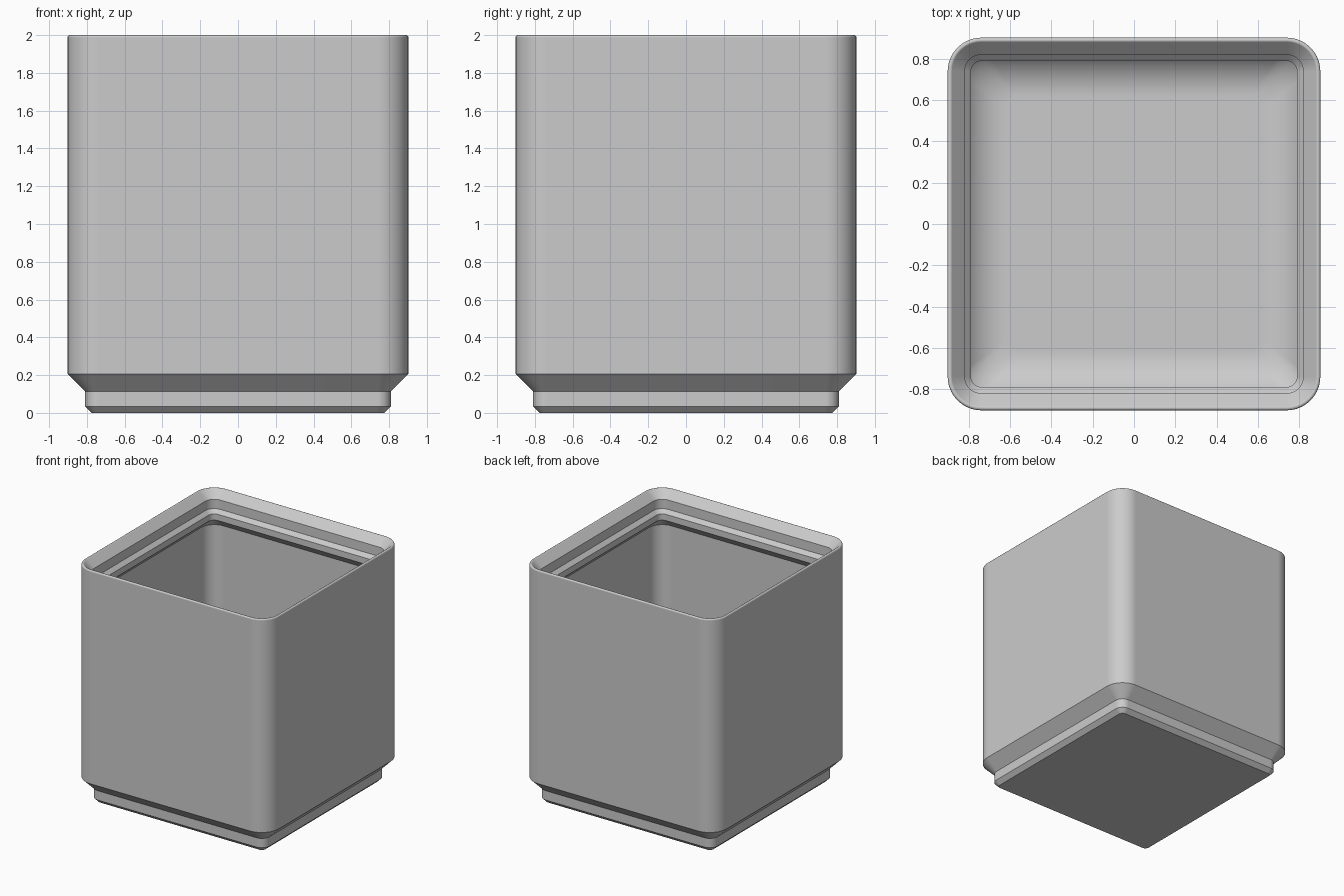
import bpy, bmesh, math

if "Cube" in bpy.data.objects:
    bpy.data.objects.remove(bpy.data.objects["Cube"])

MM = 1 / 23.0          # profile is laid out in millimetres
HALF, R = 20.75, 3.75  # outer half width and corner radius
TOP = 42.0             # height where the stacking lip starts
WALL = 0.95
FLOOR = 7.0
FILLET = 5.6
SEG = 10               # segments per rounded corner


def ring(bm, inset, z, r=None):
    """Rounded square of vertices at a given inset and height."""
    h = HALF - inset
    r = max(R - inset, 0.1) if r is None else r
    verts = []
    for k, (sx, sy) in enumerate(((1, 1), (-1, 1), (-1, -1), (1, -1))):
        for i in range(SEG + 1):
            a = math.pi / 2 * (k + i / SEG)
            verts.append(bm.verts.new(((sx * (h - r) + r * math.cos(a)) * MM,
                                       (sy * (h - r) + r * math.sin(a)) * MM,
                                       z * MM)))
    return verts


# Foot and outer wall: (inset, height)
profile = [(2.95, 0), (2.15, 0.8), (2.15, 2.6), (0, 4.75)]

# Rounded rim, turning from the outer wall to the 45 degree lip slope
rim = 0.283
for i in range(7):
    a = math.radians(135 * i / 6)
    profile.append((rim - rim * math.cos(a),
                    TOP + 4.0 - rim + rim * math.sin(a)))

# Stacking lip and its sloped underside, down to the inner wall
profile += [(1.9, TOP + 2.5), (1.9, TOP + 0.7), (2.6, TOP),
            (2.6, TOP - 1.2), (WALL, TOP - 2.85)]
sections = [(d, z, None) for d, z in profile]

# Large fillet between inner wall and floor
N = 12
for i in range(N + 1):
    a = math.pi / 2 * i / N
    t = FILLET * (1 - math.cos(a))
    sections.append((WALL + t, FLOOR + FILLET * (1 - math.sin(a)),
                     (R - WALL) * (1 - 0.5 * t / FILLET)))

# Loft the sections into one closed bin
bm = bmesh.new()
rings = [ring(bm, *s) for s in sections]
for lo, hi in zip(rings, rings[1:]):
    n = len(lo)
    for i in range(n):
        j = (i + 1) % n
        bm.faces.new((lo[i], lo[j], hi[j], hi[i]))
bm.faces.new(rings[0][::-1])   # underside
bm.faces.new(rings[-1])        # floor
bmesh.ops.recalc_face_normals(bm, faces=bm.faces)

mesh = bpy.data.meshes.new("storage_bin")
bm.to_mesh(mesh)
bm.free()
storage_bin = bpy.data.objects.new("storage_bin", mesh)
bpy.context.collection.objects.link(storage_bin)

grey = bpy.data.materials.new("light grey")
grey.diffuse_color = (0.6, 0.6, 0.6, 1)
grey.use_nodes = True
grey.node_tree.nodes["Principled BSDF"].inputs["Base Color"].default_value = grey.diffuse_color
mesh.materials.append(grey)

# Smooth corners, crisp chamfer edges
bpy.context.view_layer.objects.active = storage_bin
storage_bin.select_set(True)
bpy.ops.object.shade_smooth_by_angle(angle=math.radians(30))
weighted = storage_bin.modifiers.new("weighted_normals", 'WEIGHTED_NORMAL')
weighted.keep_sharp = True
